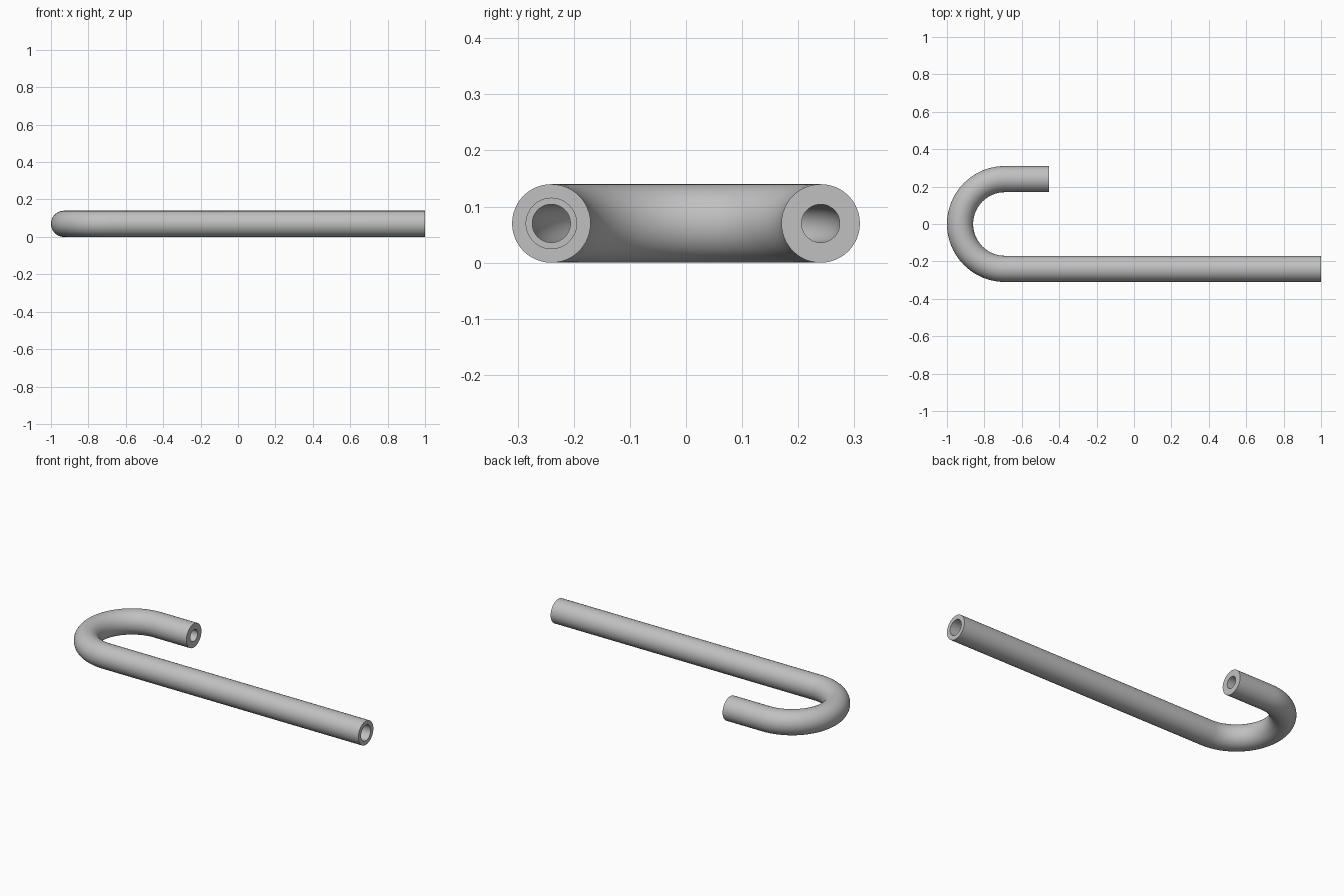
import bpy, bmesh, math
from mathutils import Vector

cube = bpy.data.objects.get("Cube")
if cube:
    bpy.data.objects.remove(cube, do_unlink=True)

SIDES = 48
BEND_STEPS = 40
OUTER, BORE, SOCKET = 0.07, 0.034, 0.045
BEND_X, BEND_R = -0.69, 0.24
LONG_END, SHORT_END, SOCKET_END = 1.0, -0.455, 0.75

steel = bpy.data.materials.new("grey steel")
steel.use_nodes = True
grey = (0.53, 0.53, 0.53, 1)
steel.diffuse_color = grey
steel.node_tree.nodes["Principled BSDF"].inputs["Base Color"].default_value = grey


def bend_stations(radius):
    """Centre, outward direction and radius of each ring around the hook."""
    stations = []
    for i in range(BEND_STEPS + 1):
        a = math.pi * (1.5 - i / BEND_STEPS)
        a = -math.pi / 2 - math.pi * i / BEND_STEPS
        out = Vector((math.cos(a), math.sin(a), 0))
        stations.append((Vector((BEND_X, 0, OUTER)) + out * BEND_R, out, radius))
    return stations


def straight(x, side, radius):
    return (Vector((x, side * BEND_R, OUTER)), Vector((0, side, 0)), radius)


# Outer skin from long end to short end, then back through the bore and socket
stations = [straight(LONG_END, -1, OUTER)]
stations += bend_stations(OUTER)
stations += [straight(SHORT_END, 1, OUTER), straight(SHORT_END, 1, BORE)]
stations += reversed(bend_stations(BORE))
stations += [straight(SOCKET_END, -1, BORE), straight(SOCKET_END, -1, SOCKET),
             straight(LONG_END, -1, SOCKET)]

bm = bmesh.new()
rings = []
for centre, out, radius in stations:
    ring = []
    for s in range(SIDES):
        t = 2 * math.pi * s / SIDES
        ring.append(bm.verts.new(centre + radius * (out * math.cos(t) + Vector((0, 0, math.sin(t))))))
    rings.append(ring)

# Close the loop of rings into one hollow tube
for i, ring in enumerate(rings):
    following = rings[(i + 1) % len(rings)]
    for s in range(SIDES):
        n = (s + 1) % SIDES
        bm.faces.new((ring[s], ring[n], following[n], following[s]))
bmesh.ops.recalc_face_normals(bm, faces=bm.faces[:])

mesh = bpy.data.meshes.new("hooked_tube")
bm.to_mesh(mesh)
bm.free()
mesh.materials.append(steel)
tube = bpy.data.objects.new("hooked_tube", mesh)
bpy.context.collection.objects.link(tube)

bpy.ops.object.select_all(action='DESELECT')
tube.select_set(True)
bpy.context.view_layer.objects.active = tube
bpy.ops.object.shade_smooth_by_angle(angle=math.radians(35))
